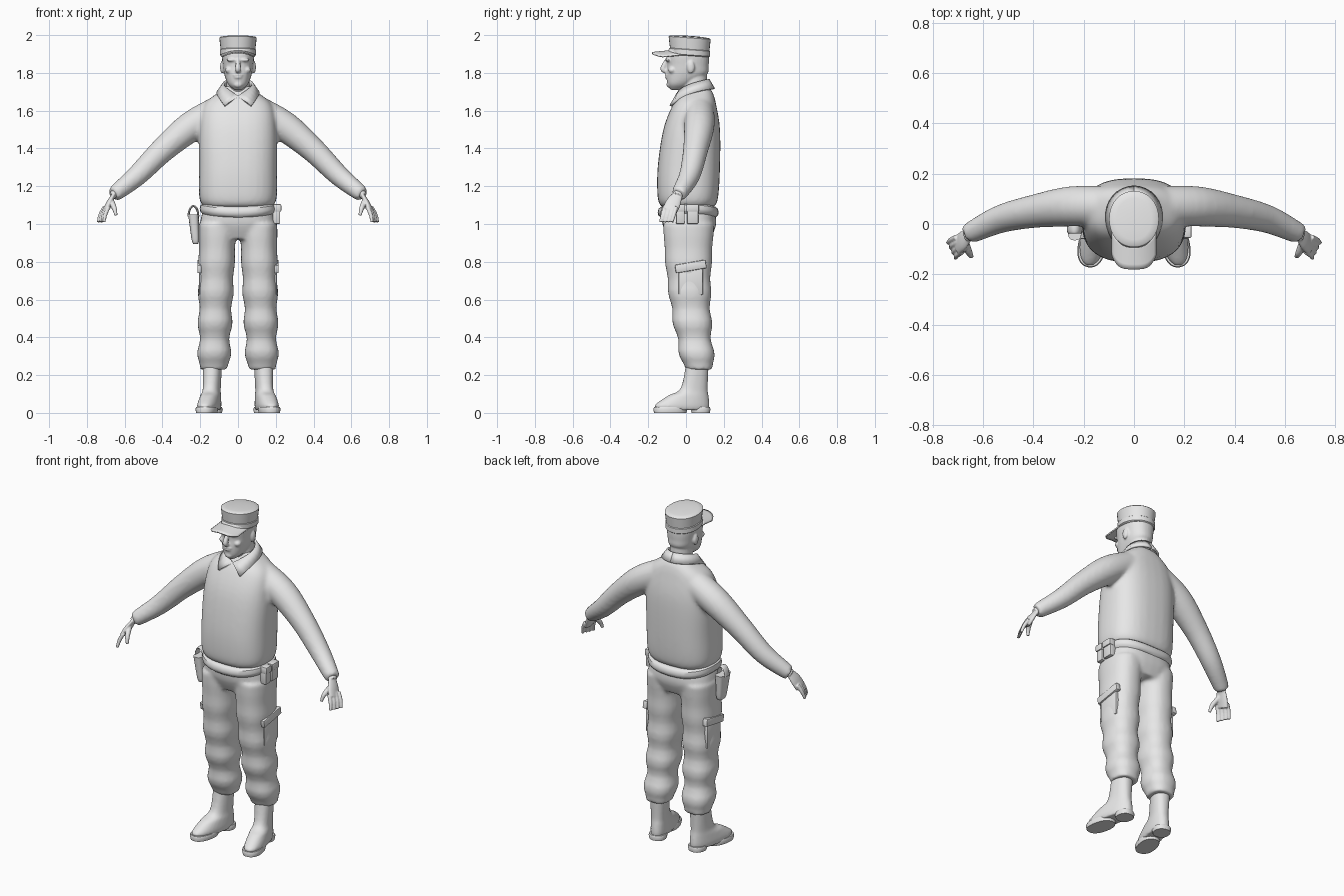
import bpy, bmesh
from math import sin, cos, pi, sqrt, radians, copysign
from mathutils import Matrix, Vector

if "Cube" in bpy.data.objects:
    bpy.data.objects.remove(bpy.data.objects["Cube"])

SHADE = (0.8, 0.8, 0.8, 1)
grey = bpy.data.materials.new("plain grey")
grey.use_nodes = True
grey.diffuse_color = SHADE
grey.node_tree.nodes["Principled BSDF"].inputs["Base Color"].default_value = SHADE

SIDES = {"left": 1, "right": -1}
SEGMENTS = 32


def flowing(rows, steps=5):
    """Pass a smooth curve through a few control rows."""
    rows = [Vector(row) for row in rows]
    result = []
    for i in range(len(rows) - 1):
        before, start, end, after = (rows[max(i - 1, 0)], rows[i], rows[i + 1], rows[min(i + 2, len(rows) - 1)])
        for k in range(steps):
            t = k / steps
            pull_in, pull_out = (end - before) / 2, (after - start) / 2
            bend = start * (2 * t - 3) * t * t - end * (2 * t - 3) * t * t + start
            result.append(bend + pull_in * t * (1 - t) ** 2 + pull_out * t * t * (t - 1))
    return result + [rows[-1]]


def skin(bm, loops):
    """Bridge a list of point loops and cap both ends."""
    rings = [[bm.verts.new(point) for point in loop] for loop in loops]
    for lower, upper in zip(rings, rings[1:]):
        for i in range(SEGMENTS):
            j = (i + 1) % SEGMENTS
            bm.faces.new((lower[i], lower[j], upper[j], upper[i]))
    bm.faces.new(rings[0])
    bm.faces.new(rings[-1])


def oval(squareness=2.0):
    """Unit superellipse points."""
    for i in range(SEGMENTS):
        angle = 2 * pi * i / SEGMENTS
        yield [copysign(abs(w) ** (2 / squareness), w) for w in (cos(angle), sin(angle))]


def stack(bm, levels, side=1, squareness=2.3):
    """Horizontal sections: height, half width, front, back and, if off centre, x."""
    skin(bm, [[(side * sum(x) + u * half, (front + back) / 2 + v * (back - front) / 2, z)
               for u, v in oval(squareness)] for z, half, front, back, *x in levels])


def around(levels, half, front, back):
    """Grow one base outline by an amount at each height."""
    return [(z, half + grow, front - grow, back + grow) for z, grow in levels]


def tube(bm, path, side=1, flat=1.0):
    """Sweep an oval along x, y, z, radius; flat scales its thickness."""
    points = [Vector((side * x, y, z)) for x, y, z, radius in path]
    loops = []
    for i, point in enumerate(points):
        along = (points[min(i + 1, len(points) - 1)] - points[max(i - 1, 0)]).normalized()
        wide = (Vector((0, 1, 0)) - along * along.y).normalized()
        thin = along.cross(wide) * flat
        loops.append([point + (wide * u + thin * v) * path[i][3] for u, v in oval()])
    skin(bm, loops)


def blob(bm, centre, size):
    bmesh.ops.create_uvsphere(bm, u_segments=16, v_segments=10, radius=1,
                              matrix=Matrix.Translation(centre) @ Matrix.Diagonal((*size, 1)))


def finish(name, bm, voxel=0.0, smooth=0):
    """Make the object; with a voxel size its overlapping pieces are fused."""
    bmesh.ops.recalc_face_normals(bm, faces=bm.faces)
    mesh = bpy.data.meshes.new(name)
    bm.to_mesh(mesh)
    bm.free()
    ob = bpy.data.objects.new(name, mesh)
    bpy.context.collection.objects.link(ob)
    mesh.materials.append(grey)
    if voxel:
        fuse = ob.modifiers.new("fuse", 'REMESH')
        fuse.mode, fuse.voxel_size, fuse.use_smooth_shade = 'VOXEL', voxel, True
        soften = ob.modifiers.new("soften", 'SMOOTH')
        soften.factor, soften.iterations = 0.5, smooth
    else:
        bpy.ops.object.select_all(action='DESELECT')
        ob.select_set(True)
        bpy.context.view_layer.objects.active = ob
        bpy.ops.object.shade_smooth_by_angle(angle=radians(40))
    return ob


def block(name, centre, size, tilt=0.0):
    bm = bmesh.new()
    bmesh.ops.create_cube(bm, size=1, matrix=Matrix.Translation(centre) @ Matrix.Rotation(tilt, 4, 'X')
                          @ Matrix.Diagonal((*size, 1)))
    bmesh.ops.bevel(bm, geom=bm.edges[:], offset=.006, segments=2, affect='EDGES', profile=0.5)
    finish(name, bm)


def sheet(name, rows, thickness):
    """Grid surface with thickness."""
    bm = bmesh.new()
    grid = [[bm.verts.new(point) for point in row] for row in rows]
    for a, b in zip(grid, grid[1:]):
        for k in range(len(a) - 1):
            bm.faces.new((a[k], a[k + 1], b[k + 1], b[k]))
    ob = finish(name, bm)
    solid = ob.modifiers.new("thickness", 'SOLIDIFY')
    solid.thickness, solid.offset = thickness, 0
    return ob


# Shirt: torso and both sleeves fused
bm = bmesh.new()
stack(bm, flowing([(1.09, .18, -.13, .15), (1.14, .205, -.15, .17), (1.3, .207, -.15, .18), (1.5, .205, -.12, .18),
                   (1.63, .18, -.07, .16), (1.7, .1, -.02, .14), (1.73, .07, -.01, .11)]), squareness=2.6)
for side in SIDES.values():
    tube(bm, flowing([(.1, .07, 1.6, .08), (.25, .07, 1.515, .08), (.4, .05, 1.39, .066),
                      (.53, .02, 1.26, .056), (.64, -.03, 1.17, .044), (.66, -.04, 1.155, .038)]), side)
finish("shirt", bm, .011, 6)

# Trousers: hips and both legs fused, with folds growing towards the cuffs
bm = bmesh.new()
stack(bm, flowing([(1.09, .18, -.13, .15), (1, .2, -.125, .16), (.92, .17, -.09, .13)]), squareness=2.6)
rows = 24
legs = []
for i in range(rows + 1):
    t = i / rows
    fold = .01 * t * sin(30 * t)
    legs.append((1 - .77 * t, .1 - .02 * t + fold, -.12 + .02 * t + .09 * t * t - fold,
                 .15 - .02 * sin(pi * t) + fold, .108 + .02 * t))
for side in SIDES.values():
    stack(bm, legs, side)
finish("trousers", bm, .011, 4)

# Belt, rising a little towards the hips
bm = bmesh.new()
stack(bm, around([(1.035, 0), (1.045, .012), (1.06, .016), (1.08, .012), (1.09, 0)], .187, -.134, .157), squareness=2.6)
for v in bm.verts:
    v.co.z += v.co.x ** 2 / 2
finish("belt", bm)

# Pouches on the left hip
for name, y, width in (("large_pouch", .035, .06), ("small_pouch", -.03, .045)):
    block(name, (.203, y, 1.05), (.04, width, .1))
    block(name + "_flap", (.207, y, 1.085), (.044, width + .006, .04))

# Holster on the right hip with its strap loop
bm = bmesh.new()
stack(bm, flowing([(.895, .012, -.04, .01, -.225), (.92, .02, -.05, .02, -.226), (1.05, .028, -.065, .035, -.236)]),
      squareness=3)
finish("holster", bm)
bm = bmesh.new()
arc = [pi * i / 10 for i in range(11)]
tube(bm, [(-.236 - .026 * cos(a), -.015, 1.04 + .055 * sin(a), .022) for a in arc], flat=.25)
finish("holster_strap", bm)

for label, side in SIDES.items():
    # Thigh pocket and slanted flap
    block(label + "_pocket_flap", (side * .2, .025, .775), (.03, .165, .045), radians(10))
    block(label + "_pocket", (side * .193, .025, .7), (.025, .13, .15))

    # Boot with sole and heel, toe turned slightly outward
    turn = Matrix.Translation((side * .135, .06, 0)) @ Matrix.Rotation(side * radians(12), 4, 'Z')
    upper, sole = bmesh.new(), bmesh.new()
    stack(upper, flowing([(.015, .05, -.21, .06), (.04, .055, -.23, .065), (.09, .05, -.16, .06),
                          (.13, .045, -.09, .055), (.26, .05, -.06, .06)]))
    edge = [(0, 0), (.02, .004), (.03, 0)]
    stack(sole, around(edge, .053, -.233, -.06))
    stack(sole, around(edge, .046, -.03, .066))
    for part in (upper, sole):
        bmesh.ops.transform(part, matrix=turn, verts=part.verts)
    finish(label + "_boot", upper, .008, 4)
    finish(label + "_sole", sole)

    # Hand: palm, four fanned fingers and a thumb
    bm = bmesh.new()
    tube(bm, [(.64, -.03, 1.18, .025), (.664, -.046, 1.15, .027)], side, .8)
    tube(bm, flowing([(.655, -.04, 1.16, .025), (.68, -.066, 1.115, .04), (.7, -.085, 1.07, .04)]), side, .38)
    for i in range(4):
        root = Vector((.685 + .007 * i, -.112 + .02 * i, 1.09, .011))
        tip = Vector((.71 + .01 * i, -.135 + .02 * i, 1.01, .008))
        knuckle = (root + tip) / 2 + Vector((.005, 0, 0, .001))
        tube(bm, flowing([root, knuckle, tip]), side)
    tube(bm, flowing([(.672, -.07, 1.125, .015), (.655, -.115, 1.085, .013), (.646, -.13, 1.045, .008)]), side)
    finish(label + "_hand", bm, .0045, 2)

# Head with neck and facial features fused
bm = bmesh.new()
stack(bm, [(1.64, .065, -.02, .115), (1.79, .06, -.02, .11)], squareness=2)
stack(bm, flowing([(1.71, .02, -.08, -.02), (1.74, .052, -.098, .03), (1.79, .072, -.104, .11),
                   (1.84, .08, -.1, .12), (1.9, .085, -.103, .12), (1.94, .07, -.08, .1)]))
tube(bm, flowing([(0, -.1, 1.87, .01), (0, -.122, 1.823, .015), (0, -.105, 1.81, .014)]))
for height, width in ((1.788, .026), (1.776, .022)):
    blob(bm, (0, -.1, height), (width, .012, .006))
blob(bm, (0, -.088, 1.738), (.024, .016, .017))
for side in SIDES.values():
    blob(bm, (side * .034, -.094, 1.868), (.028, .016, .008))
    blob(bm, (side * .047, -.072, 1.815), (.022, .022, .018))
    blob(bm, (side * .084, .026, 1.83), (.011, .02, .034))
finish("head", bm, .0055, 3)

# Cap: band, flared crown and a backward lean
bm = bmesh.new()
stack(bm, around([(1.89, 0), (1.895, .006), (1.922, .006), (1.925, .002), (1.985, .009), (1.99, .003),
                  (1.993, -.02), (1.996, -.06)], .09, -.083, .122), squareness=2.1)
for v in bm.verts:
    v.co.z -= .07 * (v.co.y - .02)
finish("cap", bm)

# Cap visor, arched across and rounded at the front
visor = []
for i in range(21):
    u = i / 10 - 1
    inner, outer = .02 - sqrt(1 - .8 * u * u) / 10, -.18 + .055 * u ** 4
    visor.append([(.087 * u, inner + (outer - inner) * k / 5, 1.917 - .022 * u * u - .002 * k) for k in range(6)])
sheet("cap_visor", visor, .007)

# Shirt collar: half of it swept from the nape to a pointed end, then mirrored
steps = 12
top, low = [], []
for t in [i / steps for i in range(steps + 1)]:
    a, b = pi * t, .78 * pi * t
    top.append((.075 * sin(a), .035 + .083 * cos(a), 1.765 - .09 * t * t))
    low.append((.11 * sin(b), .035 + .113 * cos(b) - .03 * t ** 3, 1.715 - .09 * t ** 3))
collar = sheet("collar", (top, low), .012)
collar.modifiers.new("both_sides", 'MIRROR')
